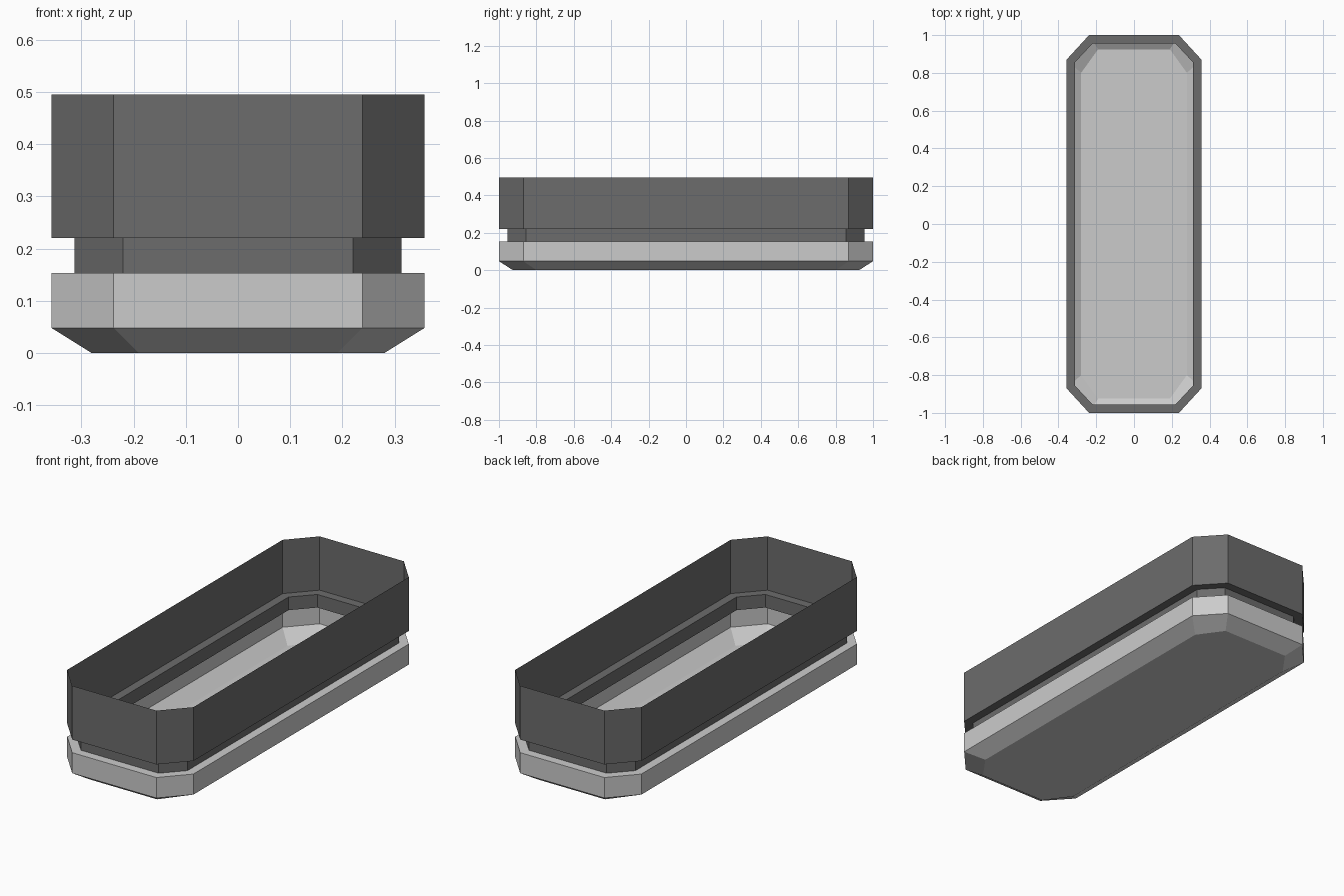
import bpy
import bmesh

if "Cube" in bpy.data.objects:
    bpy.data.objects.remove(bpy.data.objects["Cube"])


def material(name, v):
    m = bpy.data.materials.new(name)
    m.diffuse_color = (v, v, v, 1)
    m.use_nodes = True
    m.node_tree.nodes["Principled BSDF"].inputs["Base Color"].default_value = m.diffuse_color
    return m


def ring(bm, hx, hy, cx, cy, z):
    """Chamfered rectangle: half sizes hx, hy; chamfers start at cx and cy."""
    pts = [(cx, -hy), (hx, -cy), (hx, cy), (cx, hy),
           (-cx, hy), (-hx, cy), (-hx, -cy), (-cx, -hy)]
    return [bm.verts.new((x, y, z)) for x, y in pts]


def shell(name, profile, mat, floor=False):
    """Thin open shell lofted through chamfered rings, bottom to top."""
    bm = bmesh.new()
    rings = [ring(bm, *p) for p in profile]
    if floor:
        bm.faces.new(rings[0][::-1])
    for a, b in zip(rings, rings[1:]):
        for i in range(8):
            j = (i + 1) % 8
            bm.faces.new((a[i], a[j], b[j], b[i]))
    me = bpy.data.meshes.new(name)
    bm.to_mesh(me)
    bm.free()
    me.materials.append(mat)
    ob = bpy.data.objects.new(name, me)
    bpy.context.collection.objects.link(ob)
    return ob


light = material("light_grey", 0.60)
dark = material("dark_grey", 0.15)

OUTER = (0.357, 1.0, 0.238, 0.87)
NECK = (0.313, 0.955, 0.22, 0.855)
BASE = (0.28, 0.925, 0.19, 0.80)

# Light tray: floor, sloped underside, upright band and inward ledge
shell("base_tray", [(*BASE, 0), (*OUTER, 0.048), (*OUTER, 0.153),
                    (*NECK, 0.153)], light, floor=True)

# Dark upper part: recessed neck, outward step and tall open wall
shell("upper_wall", [(*NECK, 0.153), (*NECK, 0.22), (*OUTER, 0.22),
                     (*OUTER, 0.495)], dark)
